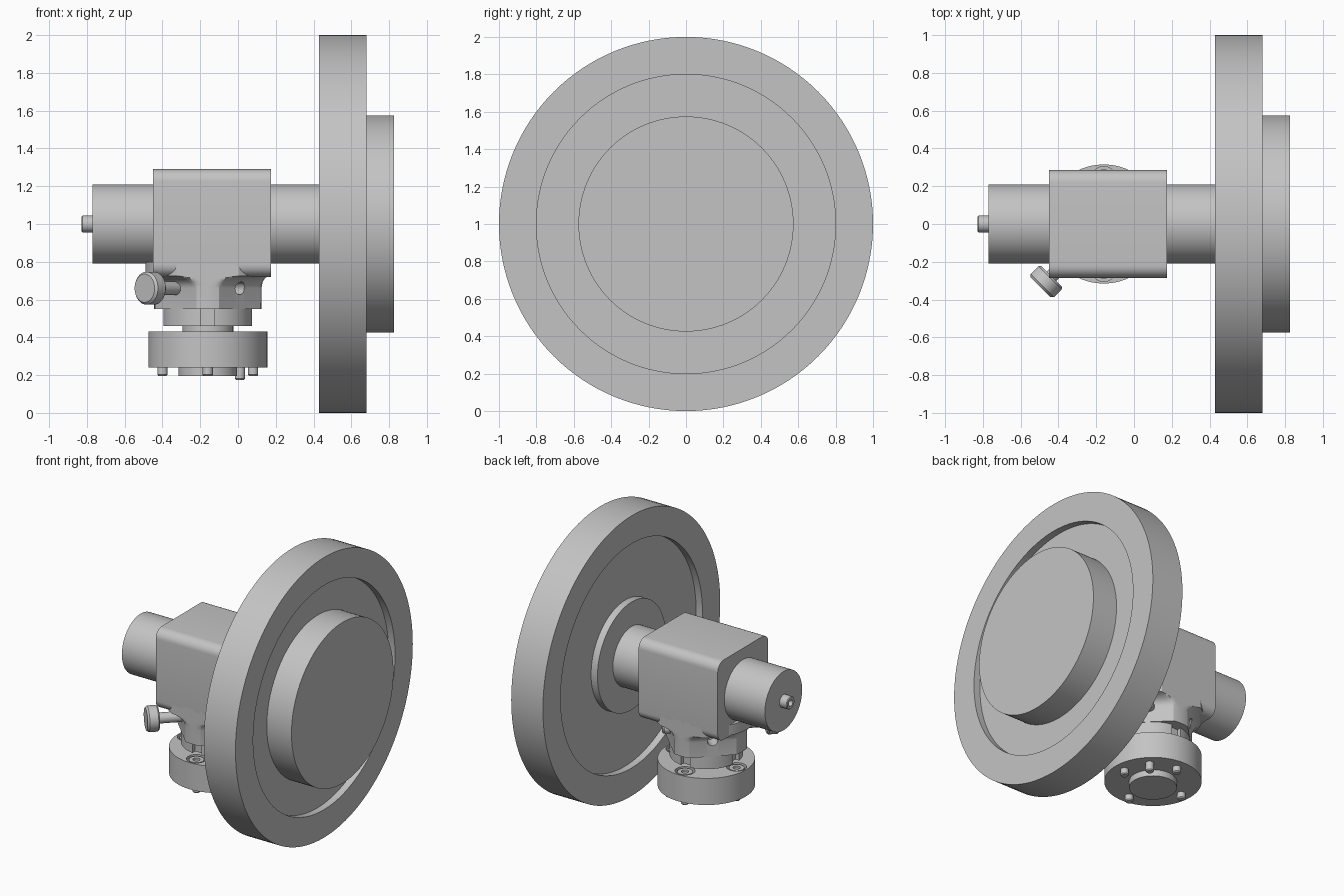
import bpy, bmesh
from math import cos, sin, pi, radians
from mathutils import Vector

cube = bpy.data.objects.get("Cube")
if cube:
    bpy.data.objects.remove(cube, do_unlink=True)

GREY = (0.55, 0.55, 0.55, 1.0)
steel = bpy.data.materials.new("steel grey")
steel.use_nodes = True
steel.diffuse_color = GREY
steel.node_tree.nodes["Principled BSDF"].inputs["Base Color"].default_value = GREY

AXLE_Z = 1.0      # height of the wheel axle
MOUNT_X = -0.16   # position of the upright mount axis


def loft(name, rings):
    """Join equal outlines into a closed skin with flat end caps."""
    bm = bmesh.new()
    loops = [[bm.verts.new(p) for p in ring] for ring in rings]
    n = len(loops[0])
    for a, b in zip(loops, loops[1:]):
        for i in range(n):
            j = (i + 1) % n
            bm.faces.new((a[i], a[j], b[j], b[i]))
    bm.faces.new(loops[0])
    bm.faces.new(loops[-1])
    bmesh.ops.recalc_face_normals(bm, faces=bm.faces)
    mesh = bpy.data.meshes.new(name)
    bm.to_mesh(mesh)
    bm.free()
    mesh.materials.append(steel)
    obj = bpy.data.objects.new(name, mesh)
    bpy.context.collection.objects.link(obj)
    return obj


def lathe(name, profile, origin, direction=(0, 0, 1), sides=48):
    """Turn (radius, distance) points about an axis."""
    turn = Vector(direction).to_track_quat('Z', 'Y')
    base = Vector(origin)
    angles = [2 * pi * i / sides for i in range(sides)]
    return loft(name, [[base + turn @ Vector((r * cos(a), r * sin(a), h)) for a in angles]
                       for r, h in profile])


def rod(name, radius, start, end, origin, direction=(0, 0, 1), sides=48):
    return lathe(name, [(radius, start), (radius, end)], origin, direction, sides)


def cut(target, cutters):
    for cutter in cutters:
        cutter.hide_render = True
        mod = target.modifiers.new("cut", 'BOOLEAN')
        mod.operation = 'DIFFERENCE'
        mod.solver = 'EXACT'
        mod.object = cutter
        bpy.context.view_layer.objects.active = target
        bpy.ops.object.modifier_apply(modifier=mod.name)
        bpy.data.objects.remove(cutter, do_unlink=True)


ALONG = (1, 0, 0)
axle = (0, 0, AXLE_Z)
mount = (MOUNT_X, 0, 0)
DIRECTIONS = [(1, 0), (0, 1), (-1, 0), (0, -1)]

# Wheel with a recessed web on both sides and a raised outer hub
lathe("wheel", [(0.385, 0.43), (0.385, 0.48), (0.8, 0.48), (0.8, 0.43), (1, 0.43),
                (1, 0.68), (0.8, 0.68), (0.8, 0.63), (0.575, 0.63), (0.575, 0.825)],
      axle, ALONG, 128)

# Axle, rear barrel and its hollow end pin
rod("axle", 0.21, 0.16, 0.44, axle, ALONG, 64)
rod("rear_barrel", 0.21, -0.77, -0.44, axle, ALONG, 64)
lathe("end_pin", [(0.022, -0.79), (0.022, -0.828), (0.04, -0.828), (0.045, -0.823),
                  (0.045, -0.765)], axle, ALONG, 32)

# Housing block, rounded along its long edges
HALF, ROUND = 0.285, 0.065
outline = []
for q in range(4):
    corner = radians(45 + 90 * q)
    cy = (HALF - ROUND) * (1 if cos(corner) > 0 else -1)
    cz = (HALF - ROUND) * (1 if sin(corner) > 0 else -1)
    for k in range(9):
        a = radians(90 * q + 90 * k / 8)
        outline.append((cy + ROUND * cos(a), 1.005 + cz + ROUND * sin(a)))
loft("housing", [[(x, y, z) for y, z in outline] for x in (-0.45, 0.175)])

# Neck: a round post with four diagonal flats, flaring into the housing
RADIUS, FLAT = 0.285, 0.239


def neck_ring(z, flare):
    ring = []
    for i in range(120):
        a = 2 * pi * i / 120
        off = (a % (pi / 2)) - pi / 4
        r = min(RADIUS, FLAT / cos(off) + flare) + flare * 0.8
        y = max(-HALF, min(HALF, r * sin(a)))
        ring.append((MOUNT_X + r * cos(a), y, z))
    return ring


rings = [neck_ring(0.55, 0)]
for k in range(7):
    a = radians(90 * k / 6)
    rings.append(neck_ring(0.66 + 0.065 * sin(a), 0.055 * (1 - cos(a))))
rings.append(neck_ring(0.80, 0.055))
neck = loft("neck", rings)
cut(neck, [rod("hole_cutter", 0.034, 0.14, 0.3, (MOUNT_X, 0, 0.66), d, 24)
           for d in ((1, -1, 0), (-1, 1, 0))])

# Thumb screw and the set screw opposite it
side_hole = (MOUNT_X, 0, 0.66)
lathe("thumb_screw", [(0.036, 0.2), (0.036, 0.392), (0.078, 0.392), (0.087, 0.402),
                      (0.087, 0.46), (0.075, 0.473)], side_hole, (-1, -1, 0))
lathe("set_screw", [(0.032, 0.2), (0.032, 0.28), (0.026, 0.288)], side_hole, (1, 1, 0), 24)

# Slotted collar under the neck
collar = rod("collar", 0.238, 0.46, 0.555, mount, sides=64)
slots = []
for dx, dy in DIRECTIONS:
    along, across = Vector((dx, dy, 0)), Vector((-dy, dx, 0)) * 0.035
    ends = [Vector(mount) + along * d for d in (0.205, 0.3)]
    slots.append(loft("slot_cutter", [[e - across + Vector((0, 0, 0.4)),
                                       e + across + Vector((0, 0, 0.4)),
                                       e + across + Vector((0, 0, 0.6)),
                                       e - across + Vector((0, 0, 0.6))] for e in ends]))
cut(collar, slots)
rod("stem", 0.135, 0.42, 0.47, mount)

# Mounting flange with bolt recesses and a centre boss
flange = rod("flange", 0.315, 0.24, 0.43, mount, sides=96)
spots = [(MOUNT_X + 0.24 * dx, 0.24 * dy, 0) for dx, dy in DIRECTIONS]
cut(flange, [rod("recess_cutter", 0.065, 0.40, 0.5, s, sides=32) for s in spots])
rod("centre_boss", 0.155, 0.195, 0.25, mount)

# Flange bolts: socket heads above, tips below
for i, s in enumerate(spots):
    lathe(f"bolt_{i + 1}", [(0.024, 0.41), (0.024, 0.425), (0.05, 0.425), (0.05, 0.39),
                            (0.027, 0.39), (0.027, 0.202), (0.021, 0.195)], s, sides=24)
lathe("locating_pin", [(0.027, 0.25), (0.027, 0.182), (0.021, 0.175)],
      (MOUNT_X + 0.17, 0.17, 0), sides=24)

# Smooth curved faces, keep hard edges
bpy.ops.object.select_all(action='DESELECT')
for obj in bpy.context.collection.objects:
    if obj.type == 'MESH' and steel.name in obj.data.materials:
        obj.select_set(True)
        bpy.context.view_layer.objects.active = obj
bpy.ops.object.shade_smooth_by_angle(angle=radians(30))
